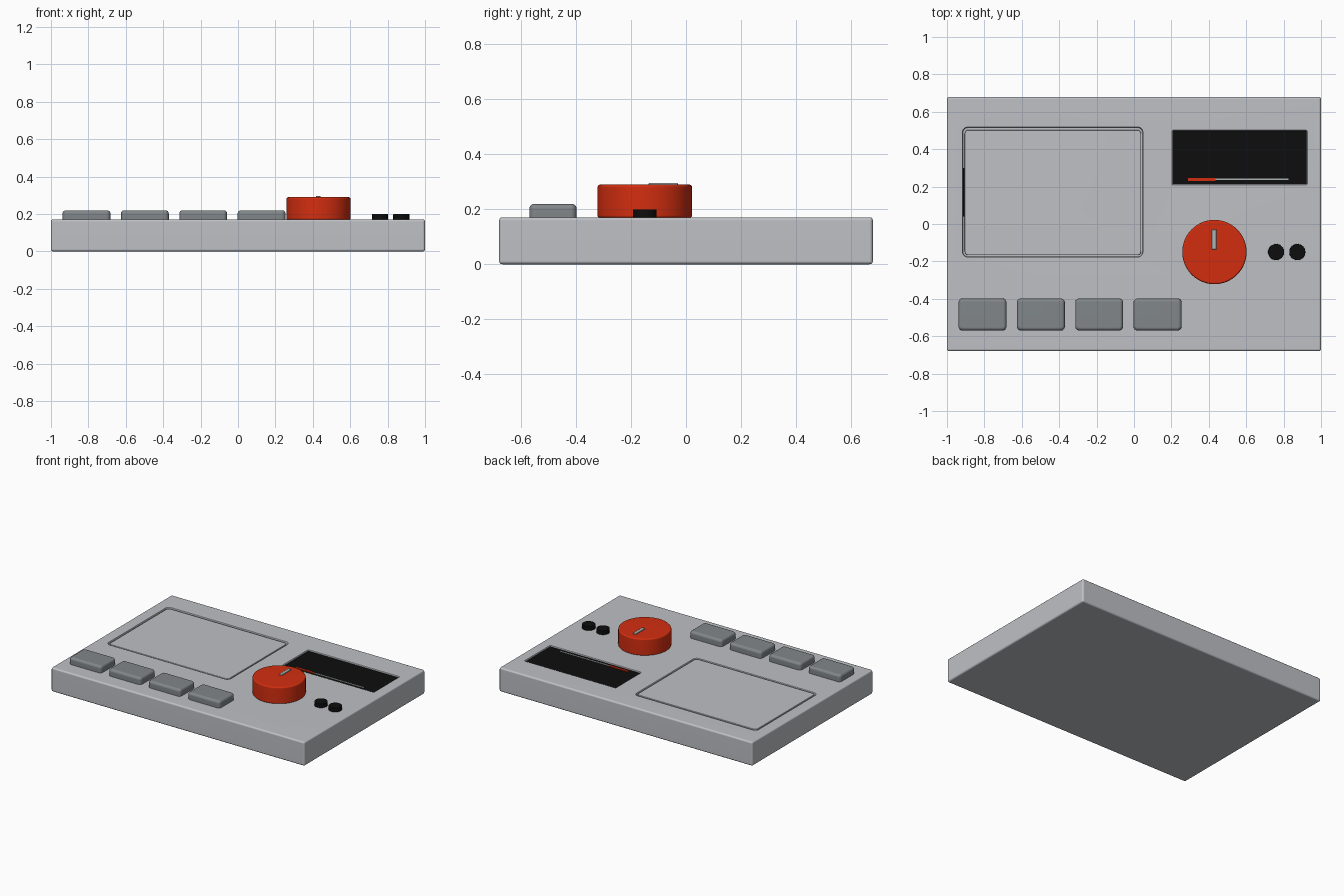
import bpy, bmesh, math

if "Cube" in bpy.data.objects:
    bpy.data.objects.remove(bpy.data.objects["Cube"])


def material(name, rgb):
    m = bpy.data.materials.new(name)
    m.diffuse_color = (*rgb, 1)
    m.use_nodes = True
    m.node_tree.nodes["Principled BSDF"].inputs["Base Color"].default_value = m.diffuse_color
    return m


LIGHT = material("light_grey", (0.52, 0.53, 0.56))
MID = material("mid_grey", (0.22, 0.24, 0.25))
PALE = material("pale_grey", (0.42, 0.46, 0.45))
RED = material("orange_red", (0.65, 0.027, 0.005))
BLACK = material("black", (0.004, 0.004, 0.004))

TOP = 0.171  # deck height


def finish(name, bm, mat, bevel=0, segs=3, angle=40):
    me = bpy.data.meshes.new(name)
    bmesh.ops.recalc_face_normals(bm, faces=bm.faces)
    bm.to_mesh(me)
    bm.free()
    me.materials.append(mat)
    ob = bpy.data.objects.new(name, me)
    bpy.context.collection.objects.link(ob)
    if bevel:
        me.shade_smooth()
        add_bevel(ob, bevel, segs, angle)
    return ob


def add_bevel(ob, width, segs, angle):
    b = ob.modifiers.new("bevel", 'BEVEL')
    b.width, b.segments = width, segs
    b.limit_method, b.angle_limit = 'ANGLE', math.radians(angle)


def weight_normals(ob):
    w = ob.modifiers.new("normals", 'WEIGHTED_NORMAL')
    w.keep_sharp = True


def slab(name, x0, x1, y0, y1, z0, z1, mat, corner=0, bevel=0, segs=3, angle=40):
    """Box with optionally rounded vertical corners and softened edges."""
    bm = bmesh.new()
    bmesh.ops.create_cube(bm, size=1)
    for v in bm.verts:
        v.co = (x0 + (v.co.x + .5) * (x1 - x0),
                y0 + (v.co.y + .5) * (y1 - y0),
                z0 + (v.co.z + .5) * (z1 - z0))
    if corner:
        edges = [e for e in bm.edges
                 if abs(e.verts[0].co.z - e.verts[1].co.z) > 1e-4]
        bmesh.ops.bevel(bm, geom=edges, offset=corner, segments=6,
                        profile=0.5, affect='EDGES')
    ob = finish(name, bm, mat, bevel, segs, angle)
    if bevel:
        weight_normals(ob)
    return ob


def disc(name, x, y, r, z0, z1, mat, bevel, sides=64):
    bm = bmesh.new()
    bmesh.ops.create_cone(bm, cap_ends=True, segments=sides,
                          radius1=r, radius2=r, depth=z1 - z0)
    bmesh.ops.translate(bm, verts=bm.verts, vec=(x, y, (z0 + z1) / 2))
    ob = finish(name, bm, mat, bevel, 3)
    weight_normals(ob)
    return ob


# Case with two recesses: lid pocket and display pocket
case = slab("case", -1, 1, -0.68, 0.68, 0, TOP, LIGHT)
case.data.shade_smooth()
add_bevel(case, 0.012, 3, 40)
cutters = [
    slab("lid_pocket_cutter", -0.916, 0.047, -0.176, 0.517, 0.14, 0.3, LIGHT, corner=0.028),
    slab("display_pocket_cutter", 0.205, 0.925, 0.21, 0.5, 0.155, 0.3, LIGHT, corner=0.006),
]
for c in cutters:
    c.hide_render = True
    c.hide_viewport = True
    cut = case.modifiers.new("cut", 'BOOLEAN')
    cut.operation, cut.solver, cut.object = 'DIFFERENCE', 'EXACT', c
add_bevel(case, 0.005, 2, 60)
weight_normals(case)

# Flush lid with a thin gap all round, and its dark hinge strip
slab("lid", -0.905, 0.038, -0.167, 0.503, 0.138, 0.169, LIGHT, corner=0.02, bevel=0.004, segs=2)
slab("lid_hinge_strip", -0.914, -0.904, 0.04, 0.30, 0.138, 0.158, BLACK)

# Display window with level scale
slab("display", 0.209, 0.921, 0.214, 0.496, 0.152, 0.163, BLACK)
slab("scale_line", 0.435, 0.826, 0.234, 0.242, 0.162, 0.166, PALE)
slab("scale_level", 0.29, 0.435, 0.230, 0.247, 0.162, 0.168, RED)

# Push buttons
for i in range(4):
    x = -0.938 + i * 0.312
    slab(f"button_{i + 1}", x, x + 0.256, -0.57, -0.398, TOP - 0.02, 0.22, MID,
         corner=0.022, bevel=0.018, segs=4)

# Dial and pointer
disc("dial", 0.43, -0.15, 0.172, TOP - 0.003, 0.29, RED, 0.01)
slab("dial_pointer", 0.417, 0.441, -0.136, -0.03, 0.28, 0.296, PALE, bevel=0.003, segs=2)

# Small round sockets
for i, x in enumerate((0.76, 0.873)):
    disc(f"socket_{i + 1}", x, -0.15, 0.043, TOP - 0.01, 0.20, BLACK, 0.002, 32)
